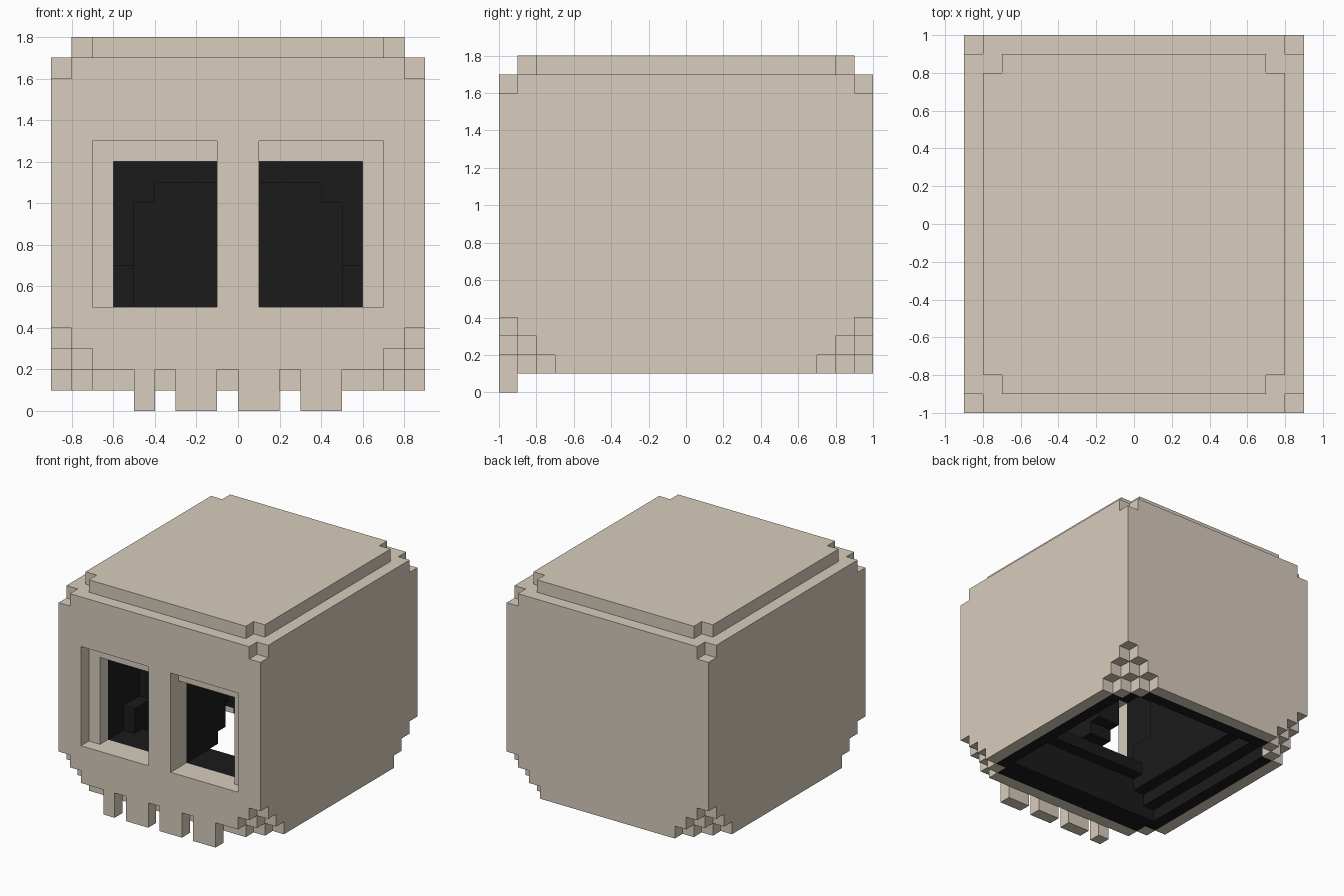
import bpy, bmesh, math

if "Cube" in bpy.data.objects:
    bpy.data.objects.remove(bpy.data.objects["Cube"], do_unlink=True)

U = 0.1                      # block size
NX, NY, NZ = 18, 20, 18      # grid size in blocks


def material(name, rgb):
    m = bpy.data.materials.new(name)
    m.use_nodes = True
    m.diffuse_color = (*rgb, 1)
    bsdf = m.node_tree.nodes["Principled BSDF"]
    bsdf.inputs["Base Color"].default_value = (*rgb, 1)
    bsdf.inputs["Roughness"].default_value = 0.9
    return m


BONE = material("bone", (0.687, 0.61, 0.51))
DARK = material("dark_inside", (0.011, 0.011, 0.011))

# base opening per layer: layer -> (half width, front y, back y)
BASE_HOLE = {1: (0.7, -0.6, 0.8), 2: (0.6, -0.6, 0.7),
             3: (0.5, -0.6, 0.6), 4: (0.5, -0.5, 0.6)}


def cell_part(i, j, k):
    """Name of the part that fills a block, or None if it is empty."""
    x = abs(i + 0.5 - NX / 2) * U                 # mirrored distance from centre
    y, z = (j + 0.5) * U - 1, (k + 0.5) * U
    if not (0 <= i < NX and 0 <= j < NY and 0 <= k < NZ):
        return None
    a, b = min(i, NX - 1 - i), min(j, NY - 1 - j)  # steps in from the sides

    # teeth hang from the front row
    if k < 2 and j == 0:
        return "teeth" if i in (4, 6, 7, 9, 10, 12, 13) else None
    if k == 0:
        return None
    # crown plate with notched corners
    if k == NZ - 1:
        return "crown_plate" if a >= 1 and b >= 1 and a + b > 2 else None
    # clipped top corners and stepped bottom corners
    if k == NZ - 2 and a == 0 and b == 0:
        return None
    steps = a + b + k - 1
    if steps < 3:
        return None
    # eye sockets, one step narrower in the second row
    if x > 0.1 and z > 0.5:
        if j == 0 and x < 0.7 and z < 1.3:
            return None
        if j == 1 and x < 0.6 and z < 1.2:
            return None
    # outer shell, corner steps, front rim behind the teeth and socket frames
    if a == 0 or b == 0 or k == NZ - 2 or steps == 3:
        return "skull_shell"
    if j == 1 and (k == 1 or (x < 0.8 and 0.4 < z < 1.4)):
        return "skull_shell"
    # opening in the base, narrowing upwards
    if k in BASE_HOLE:
        half, front, back = BASE_HOLE[k]
        return None if x < half and front < y < back else "inner_lining"
    # space behind the sockets, split by a stepped wall behind the nose
    if -0.8 < y < -0.4 and x < 0.6 and z < 1.2:
        cheek_block = x > 0.5 and y > -0.6 and z < 0.7
        return "inner_lining" if cheek_block or x < 0.1 else None
    # narrower space further back
    if -0.4 < y < 0.6 and x < 0.5 and z < 1.1:
        corner_block = x > 0.4 and z > 1.0
        nose_step = x < 0.1 and y < -0.3 and z > 0.6
        return "inner_lining" if corner_block or nose_step else None
    return "inner_lining"


# the six block faces as (normal, corner offsets)
FACES = []
for axis in range(3):
    for side in (0, 1):
        n = [0, 0, 0]
        n[axis] = 2 * side - 1
        quad = []
        for p, q in ((0, 0), (1, 0), (1, 1), (0, 1)):
            c = [0, 0, 0]
            c[axis], c[(axis + 1) % 3], c[(axis + 2) % 3] = side, p, q
            quad.append(tuple(c))
        FACES.append((n, quad if side else quad[::-1]))


def build(part, mat):
    """Mesh the exposed faces of one part and merge the flat areas."""
    bm = bmesh.new()
    verts = {}
    for i in range(NX):
        for j in range(NY):
            for k in range(NZ):
                if cell_part(i, j, k) != part:
                    continue
                for n, quad in FACES:
                    if cell_part(i + n[0], j + n[1], k + n[2]):
                        continue
                    corners = []
                    for c in quad:
                        key = (i + c[0], j + c[1], k + c[2])
                        if key not in verts:
                            verts[key] = bm.verts.new(
                                ((key[0] - NX / 2) * U, (key[1] - NY / 2) * U, key[2] * U))
                        corners.append(verts[key])
                    bm.faces.new(corners)
    bmesh.ops.dissolve_limit(bm, angle_limit=math.radians(1),
                             verts=bm.verts[:], edges=bm.edges[:])
    mesh = bpy.data.meshes.new(part)
    bm.to_mesh(mesh)
    bm.free()
    mesh.materials.append(mat)
    bpy.context.collection.objects.link(bpy.data.objects.new(part, mesh))


build("skull_shell", BONE)
build("crown_plate", BONE)
build("teeth", BONE)
build("inner_lining", DARK)
